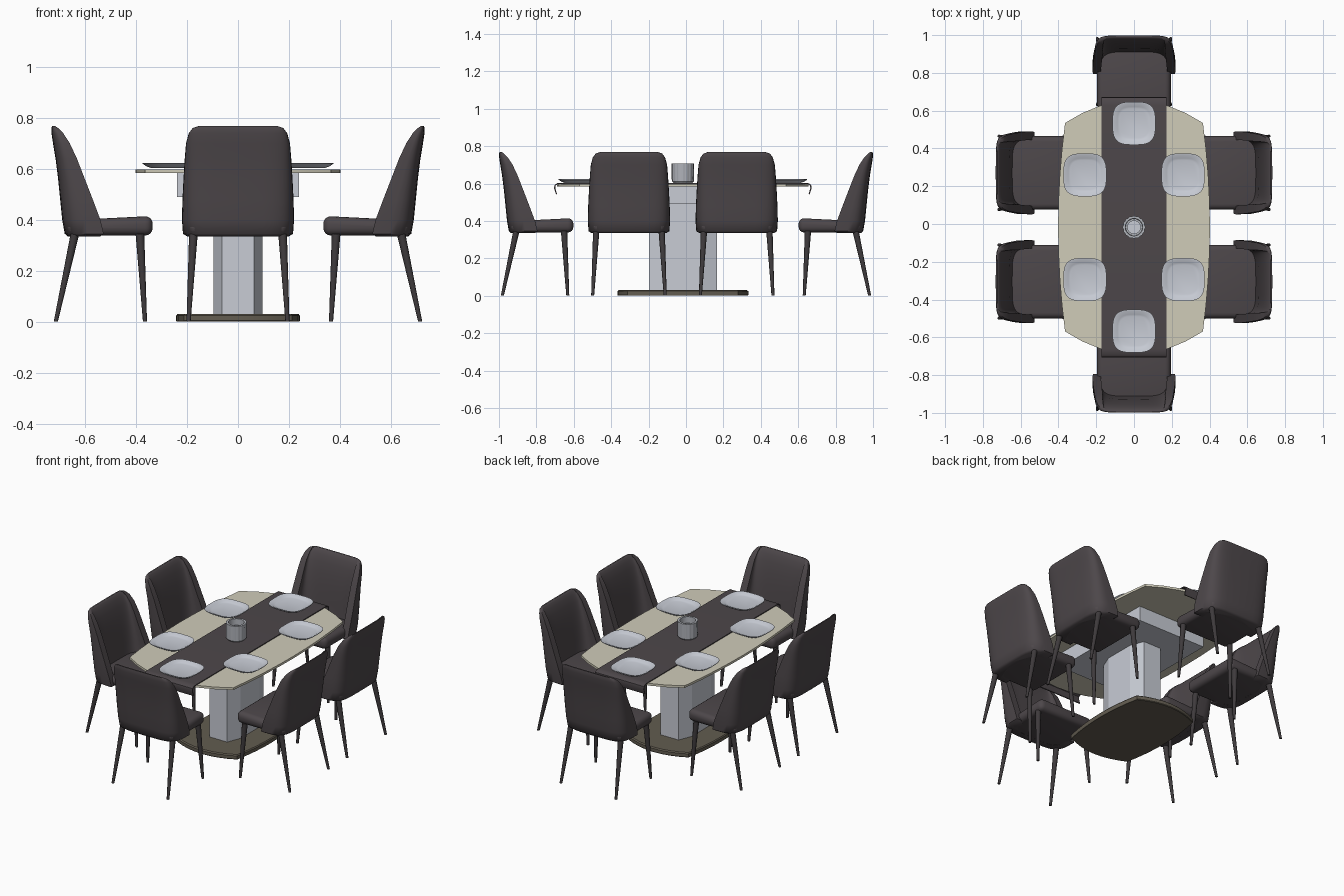
import bpy, bmesh, math
from mathutils import Vector, Matrix

if "Cube" in bpy.data.objects:
    bpy.data.objects.remove(bpy.data.objects["Cube"])

def mat(name, r, g, b):
    m = bpy.data.materials.new(name)
    lin = lambda c: ((c / 255 + 0.055) / 1.055) ** 2.4
    m.diffuse_color = (lin(r), lin(g), lin(b), 1)
    m.use_nodes = True
    m.node_tree.nodes["Principled BSDF"].inputs["Base Color"].default_value = m.diffuse_color
    return m

CREAM = mat("cream top", 208, 204, 185)
DARK = mat("dark fabric", 77, 71, 74)
LEG = mat("dark leg", 62, 58, 60)
BASE = mat("olive base", 98, 92, 80)
PALE = mat("pale grey", 200, 204, 213)
GREY = mat("mid grey", 176, 179, 186)
CY = -0.017  # table centre in y

def finish(name, bm, material, angle=35):
    bmesh.ops.recalc_face_normals(bm, faces=bm.faces)
    me = bpy.data.meshes.new(name)
    bm.to_mesh(me)
    bm.free()
    me.materials.append(material)
    ob = bpy.data.objects.new(name, me)
    bpy.context.collection.objects.link(ob)
    if angle:
        bpy.ops.object.select_all(action='DESELECT')
        ob.select_set(True)
        bpy.context.view_layer.objects.active = ob
        bpy.ops.object.shade_smooth_by_angle(angle=math.radians(angle))
    return ob

def loft(name, rings, material, angle=35):
    """Skin a stack of closed rings and cap both ends."""
    bm = bmesh.new()
    vs = [[bm.verts.new(p) for p in ring] for ring in rings]
    n = len(vs[0])
    for a, b in zip(vs, vs[1:]):
        for i in range(n):
            j = (i + 1) % n
            bm.faces.new((a[i], a[j], b[j], b[i]))
    bm.faces.new(vs[0])
    bm.faces.new(vs[-1])
    return finish(name, bm, material, angle)

def box(name, lo, hi, material, bevel=0, segs=3, angle=0):
    bm = bmesh.new()
    lo, hi = Vector(lo), Vector(hi)
    bmesh.ops.create_cube(bm, size=1, matrix=Matrix.Translation((lo + hi) / 2) @ Matrix.Diagonal((*(hi - lo), 1)))
    if bevel:
        bmesh.ops.bevel(bm, geom=bm.edges[:], offset=bevel, segments=segs, profile=0.5, affect='EDGES')
    return finish(name, bm, material, angle)

def spow(v, e):
    return math.copysign(abs(v) ** e, v)

def bowed(cx, cy, bx, by, z, s=1.0, n=8):
    """Rectangle with corners (cx, cy) whose sides bow outward to bx and by."""
    pts = []
    for k in range(n):
        t = -1 + 2 * k / n
        pts.append((bx - (bx - cx) * t * t, cy * t))
    for k in range(n):
        t = 1 - 2 * k / n
        pts.append((cx * t, by - (by - cy) * t * t))
    pts += [(-x, -y) for x, y in pts]
    return [(x * s, y * s + CY, z) for x, y in pts]

# table: top, apron box, eight-sided column, floor plate
loft("table_top", [bowed(0.365, 0.552, 0.402, 0.672, z) for z in (0.584, 0.598)], CREAM, 30)
box("apron_box", (-0.24, CY - 0.355, 0.49), (0.24, CY + 0.355, 0.584), PALE)
oct_xy = [(0.063, -0.182), (0.097, -0.097), (0.097, 0.097), (0.063, 0.182)]
oct_xy += [(-x, -y) for x, y in oct_xy]
loft("column", [[(x, y + CY, z) for x, y in oct_xy] for z in (0.028, 0.491)], PALE, 0)
loft("floor_plate", [bowed(0.212, 0.295, 0.243, 0.35, z, s)
                     for z, s in ((0, 0.99), (0.004, 1), (0.024, 1), (0.03, 0.98))], BASE, 30)

# runner with ends that fold over the table
half = [(0.0, 0.604), (0.645, 0.604), (0.672, 0.602), (0.686, 0.592), (0.689, 0.575), (0.678, 0.542)]
inner = [(0.672, 0.543), (0.682, 0.575), (0.680, 0.589), (0.669, 0.597), (0.645, 0.5985), (0.0, 0.5985)]
prof = half + inner[:-1]
prof = prof[1:] + [(-y, z) for y, z in reversed(prof[1:])]
loft("runner", [[(x, y + CY, z) for y, z in prof] for x in (-0.172, 0.172)], DARK, 40)

# six soft-square plates
def soft_square(r, z, c, n=40, e=0.62):
    return [(c[0] + r * spow(math.cos(a), e), c[1] + r * spow(math.sin(a), e), z)
            for a in (2 * math.pi * k / n for k in range(n))]

PLATE = [(0.080, 0.603), (0.098, 0.609), (0.114, 0.620), (0.114, 0.623),
         (0.106, 0.622), (0.088, 0.613), (0.078, 0.610)]
for px, py in [(0, 0.55), (0, -0.55), (0.26, 0.277), (-0.26, 0.277), (0.26, -0.277), (-0.26, -0.277)]:
    loft("plate", [soft_square(r, z, (px, py + CY)) for r, z in PLATE], PALE, 40)

# fluted cup and the candle inside
def fluted(r, z, flute=0.0, n=64):
    return [((r + flute * math.cos(16 * a)) * math.cos(a), (r + flute * math.cos(16 * a)) * math.sin(a) + CY, z)
            for a in (2 * math.pi * k / n for k in range(n))]

loft("cup", [fluted(0.050, 0.603), fluted(0.058, 0.612, 0.001), fluted(0.059, 0.708, 0.002),
             fluted(0.046, 0.708), fluted(0.044, 0.655)], GREY)
loft("candle", [fluted(0.036, 0.654), fluted(0.036, 0.672)], PALE)

# chair, built facing -y with +y pointing away from the table
def back_ring(z, w, din, dout, th, n=18):
    def arc(w, d):
        return [(w * spow(math.cos(a), 0.45), din + (d - din) * abs(math.sin(a)) ** 0.5, z)
                for a in (math.pi * k / n for k in range(n + 1))]
    d_in = max(dout - th, din + 0.003)
    return arc(w, dout) + arc(w - th, d_in)[::-1]

BACK = [(0.335, 0.200, 0.540, 0.668, 0.040), (0.345, 0.216, 0.527, 0.680, 0.042),
        (0.400, 0.220, 0.540, 0.690, 0.045), (0.480, 0.218, 0.570, 0.698, 0.045),
        (0.560, 0.214, 0.601, 0.706, 0.045), (0.640, 0.209, 0.632, 0.716, 0.042),
        (0.700, 0.204, 0.660, 0.726, 0.038), (0.740, 0.193, 0.686, 0.732, 0.030),
        (0.760, 0.178, 0.706, 0.732, 0.018), (0.768, 0.155, 0.718, 0.730, 0.008)]

def leg(name, top, foot):
    def circle(c, r):
        return [(c[0] + r * math.cos(a), c[1] + r * math.sin(a), c[2])
                for a in (2 * math.pi * k / 12 for k in range(12))]
    return loft(name, [circle(foot, 0.008), circle(top, 0.017)], LEG, 40)

parts = [loft("chair_back", [back_ring(*b) for b in BACK], DARK, 50)]
seat = box("chair_seat", (-0.195, 0.335, 0.338), (0.195, 0.67, 0.415), DARK, 0.03, 4, 40)
for v in seat.data.vertices:  # seat dips toward the back
    if v.co.z > 0.376:
        v.co.z -= 0.05 * (v.co.y - 0.335)
parts.append(seat)
for s in (-1, 1):
    parts.append(leg("front_leg", (s * 0.175, 0.385, 0.345), (s * 0.194, 0.365, 0)))
    parts.append(leg("rear_leg", (s * 0.175, 0.640, 0.345), (s * 0.194, 0.715, 0)))

# place six chairs around the table
spots = [(0, 0.267, 0), (0, -0.267, 180)]
spots += [(0, CY + y, r) for y in (0.288, -0.288) for r in (90, -90)]
for k, (x, y, rot) in enumerate(spots):
    m = Matrix.Translation((x, y, 0)) @ Matrix.Rotation(math.radians(rot), 4, 'Z')
    for p in parts:
        ob = p
        if k:
            ob = bpy.data.objects.new(p.name.split(".")[0], p.data)
            bpy.context.collection.objects.link(ob)
        ob.matrix_world = m
